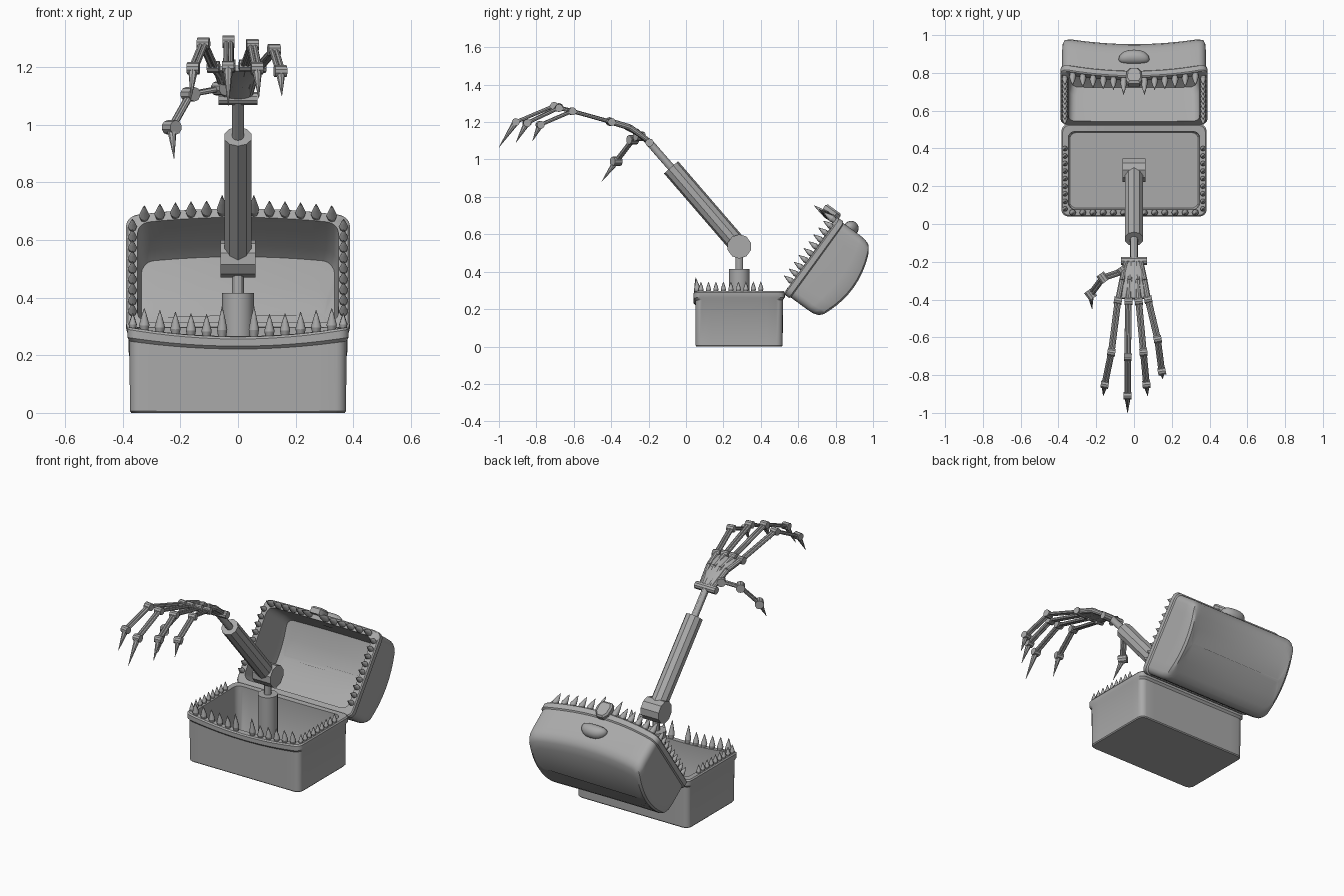
import bpy, bmesh, math
from mathutils import Vector, Matrix

cube = bpy.data.objects.get("Cube")
if cube:
    bpy.data.objects.remove(cube, do_unlink=True)

grey = bpy.data.materials.new("plain grey")
grey.use_nodes = True
grey.diffuse_color = (0.4, 0.4, 0.4, 1)
grey.node_tree.nodes["Principled BSDF"].inputs["Base Color"].default_value = (0.4, 0.4, 0.4, 1)


def finish(name, bm, angle=35):
    bmesh.ops.recalc_face_normals(bm, faces=bm.faces)
    mesh = bpy.data.meshes.new(name)
    bm.to_mesh(mesh)
    bm.free()
    mesh.materials.append(grey)
    mesh.shade_smooth()
    mesh.set_sharp_from_angle(angle=math.radians(angle))
    obj = bpy.data.objects.new(name, mesh)
    bpy.context.collection.objects.link(obj)
    return obj


def loft(bm, rings):
    rows = [[bm.verts.new(p) for p in ring] for ring in rings]
    n = len(rows[0])
    for a, b in zip(rows, rows[1:]):
        for i in range(n):
            j = (i + 1) % n
            bm.faces.new((a[i], a[j], b[j], b[i]))
    bm.faces.new(rows[0])
    bm.faces.new(rows[-1])


def rod(bm, p, q, r1, r2=None, sides=10):
    p, q = Vector(p), Vector(q)
    d = q - p
    m = Matrix.Translation((p + q) / 2) @ d.to_track_quat("Z", "Y").to_matrix().to_4x4()
    bmesh.ops.create_cone(bm, cap_ends=True, segments=sides, radius1=r1,
                          radius2=r1 if r2 is None else r2, depth=d.length, matrix=m)


def tooth(bm, base, direction, height, r):
    # teardrop spike: swelling foot, long pointed crown
    base, d = Vector(base), Vector(direction).normalized()
    foot = base + d * height * 0.22
    rod(bm, base - d * 0.008, foot, r * 0.7, r, 8)
    rod(bm, foot, foot + d * height * 0.4, r, r * 0.55, 8)
    rod(bm, foot + d * height * 0.4, base + d * height, r * 0.55, 0.001, 8)


def rounded_rect(hx, hy, r):
    r = min(r, hy * 0.9)
    arcs = []
    for k, (sx, sy) in enumerate([(1, 1), (-1, 1), (-1, -1), (1, -1)]):
        arcs.append([Vector((sx * (hx - r) + r * math.cos(a), sy * (hy - r) + r * math.sin(a)))
                     for a in [math.pi / 2 * (k + i / 4) for i in range(5)]])
    pts = []
    for k, arc in enumerate(arcs):
        nxt, n = arcs[(k + 1) % 4][0], (12 if k % 2 == 0 else 8)
        pts += arc + [arc[-1].lerp(nxt, i / n) for i in range(1, n)]
    return pts


def sag(x, front):
    return max(0, 1 - (x / 0.385) ** 2) * min(1, max(0, front))


# Chest base: open box with a rolled lip that dips at the front
def base_point(x, y, z):
    return Vector((x, y, z - 0.035 * sag(x, (0.53 - y) / 0.49) * z / 0.3))


bm = bmesh.new()
rings = []
for hx, hy, z in [(0.37, 0.228, 0), (0.375, 0.233, 0.006), (0.376, 0.234, 0.25),
                  (0.384, 0.244, 0.262), (0.384, 0.244, 0.29), (0.378, 0.238, 0.298),
                  (0.348, 0.206, 0.298), (0.345, 0.203, 0.03), (0.34, 0.2, 0.025)]:
    rings.append([base_point(p.x, 0.284 + p.y, z) for p in rounded_rect(hx, hy, 0.035)])
loft(bm, rings)
finish("chest_base", bm)


# Lid: local u runs from hinge to front edge, h away from the opening
def lid_point(x, u, h):
    h -= 0.045 * sag(x, u / 0.49)
    return Vector((x, 0.525 + 0.59 * u + 0.81 * h, 0.285 + 0.81 * u - 0.59 * h))


bm = bmesh.new()
rings = []
for hx, hu, h, arch in [(0.32, 0.01, 0.22, 1), (0.335, 0.1, 0.22, 1), (0.345, 0.17, 0.22, 1),
                        (0.355, 0.212, 0.22, 1), (0.369, 0.232, 0.21, 1), (0.378, 0.241, 0.185, 0.9),
                        (0.38, 0.243, 0.15, 0.7), (0.38, 0.243, 0.042, 0), (0.388, 0.25, 0.035, 0),
                        (0.388, 0.25, 0.006, 0), (0.382, 0.245, 0, 0), (0.348, 0.21, 0, 0),
                        (0.345, 0.207, 0.15, 0.7), (0.335, 0.197, 0.19, 1), (0.31, 0.1, 0.19, 1),
                        (0.3, 0.01, 0.19, 1)]:
    rings.append([lid_point(p.x, 0.245 + p.y, h + arch * 0.065 * (1 - (p.y / 0.245) ** 2))
                  for p in rounded_rect(hx, hu, 0.04)])
loft(bm, rings)
finish("chest_lid", bm)

# Teeth along the front and side rims of both halves
lower, upper = bmesh.new(), bmesh.new()
out = (0, -0.81, 0.59)
for side in (-1, 1):
    for i in range(6):
        x = side * (0.055 + i * 0.054)
        long = 0.03 if i == 0 else 0
        tooth(lower, base_point(x, 0.062, 0.298), (0, -0.1, 1), 0.075 + long, 0.018)
        tooth(upper, lid_point(x, 0.472, 0), out, 0.075 + long, 0.019)
    for i in range(9):
        tooth(lower, base_point(side * 0.365, 0.08 + i * 0.04, 0.298), (0, 0, 1), 0.05, 0.014)
        tooth(upper, lid_point(side * 0.366, 0.075 + i * 0.045, 0), out, 0.055, 0.016)
finish("lower_teeth", lower, 50)
finish("upper_teeth", upper, 50)

# Bean-shaped knob and shield clasp on the front of the lid
bm = bmesh.new()
bmesh.ops.create_uvsphere(bm, u_segments=20, v_segments=12, radius=1)
for v in bm.verts:
    x, y, z = v.co
    wide = math.copysign(abs(x) ** 0.8, x)
    v.co = lid_point(wide * 0.082, 0.49 + 0.04 * z, 0.115 + 0.04 * y + 0.015 * (1 - x * x))
finish("lid_knob", bm)

bm = bmesh.new()
shield = [(-0.03, -0.055), (0.03, -0.055), (0.043, -0.03), (0.04, 0.02), (0.02, 0.045),
          (-0.02, 0.045), (-0.04, 0.02), (-0.043, -0.03)]
loft(bm, [[lid_point(x * s, u, h * s) for x, h in shield]
          for u, s in ((0.48, 1), (0.51, 1), (0.52, 0.8))])
finish("lid_clasp", bm)

# Post and jointed arm
elbow, sleeve_end, wrist = (0, 0.285, 0.535), (0, -0.08, 0.958), (0, -0.195, 1.09)
for name, p, q, r, sides in [
        ("arm_post", (0, 0.285, 0.025), (0, 0.285, 0.415), 0.055, 20),
        ("arm_pivot_rod", (0, 0.285, 0.4), (0, 0.285, 0.5), 0.02, 12),
        ("elbow_joint", (-0.06, 0.285, 0.535), (0.06, 0.285, 0.535), 0.065, 10),
        ("arm_sleeve", elbow, sleeve_end, 0.05, 10),
        ("forearm_rod", sleeve_end, wrist, 0.02, 12),
        ("wrist_joint", (-0.068, -0.195, 1.09), (0.068, -0.195, 1.09), 0.022, 10)]:
    bm = bmesh.new()
    rod(bm, p, q, r, sides=sides)
    finish(name, bm, 30)

# Palm: curved slab with raised bones
bm = bmesh.new()
rings = []
for cx, y, z, hw, t in [(0, -0.195, 1.09, 0.05, 0.014), (0, -0.26, 1.145, 0.06, 0.016),
                        (-0.003, -0.33, 1.18, 0.08, 0.014), (-0.005, -0.395, 1.195, 0.09, 0.01)]:
    rings.append([(cx + hw * math.cos(a), y + 0.4 * t * math.sin(a), z + t * math.sin(a))
                  for a in [math.tau * i / 16 for i in range(16)]])
loft(bm, rings)
knuckles = [-0.085, -0.03, 0.025, 0.075]
for x in knuckles:
    rod(bm, (x * 0.5, -0.2, 1.1), (x * 0.75, -0.3, 1.172), 0.013, 0.016)
    rod(bm, (x * 0.75, -0.3, 1.172), (x, -0.405, 1.203), 0.016, 0.016)
finish("palm", bm)


# Fingers: paired rods between barrel joints, ending in a claw
def finger(name, joints, r=0.021):
    bm = bmesh.new()
    pts = [Vector(p) for p in joints]
    side = (pts[-2] - pts[0]).cross(Vector((0, 0, 1))).normalized()
    for p in pts[:-1]:
        rod(bm, p - side * r, p + side * r, r)
    for p, q in zip(pts, pts[1:-1]):
        for s in (-1, 1):
            rod(bm, p + side * s * 0.008, q + side * s * 0.008, 0.0095, sides=8)
    rod(bm, pts[-2], pts[-1], 0.018, 0.001, 8)
    finish(name, bm)


finger("first_finger", [(-0.085, -0.405, 1.2), (-0.12, -0.68, 1.28), (-0.155, -0.85, 1.195), (-0.163, -0.91, 1.09)])
finger("second_finger", [(-0.03, -0.41, 1.205), (-0.033, -0.705, 1.287), (-0.034, -0.91, 1.2), (-0.034, -1, 1.065)])
finger("third_finger", [(0.025, -0.41, 1.205), (0.05, -0.68, 1.275), (0.066, -0.85, 1.195), (0.072, -0.91, 1.09)])
finger("fourth_finger", [(0.075, -0.4, 1.2), (0.125, -0.61, 1.258), (0.147, -0.78, 1.185), (0.152, -0.82, 1.1)])
finger("thumb", [(-0.06, -0.25, 1.125), (-0.165, -0.285, 1.105), (-0.23, -0.373, 0.99), (-0.222, -0.45, 0.883)], 0.025)
